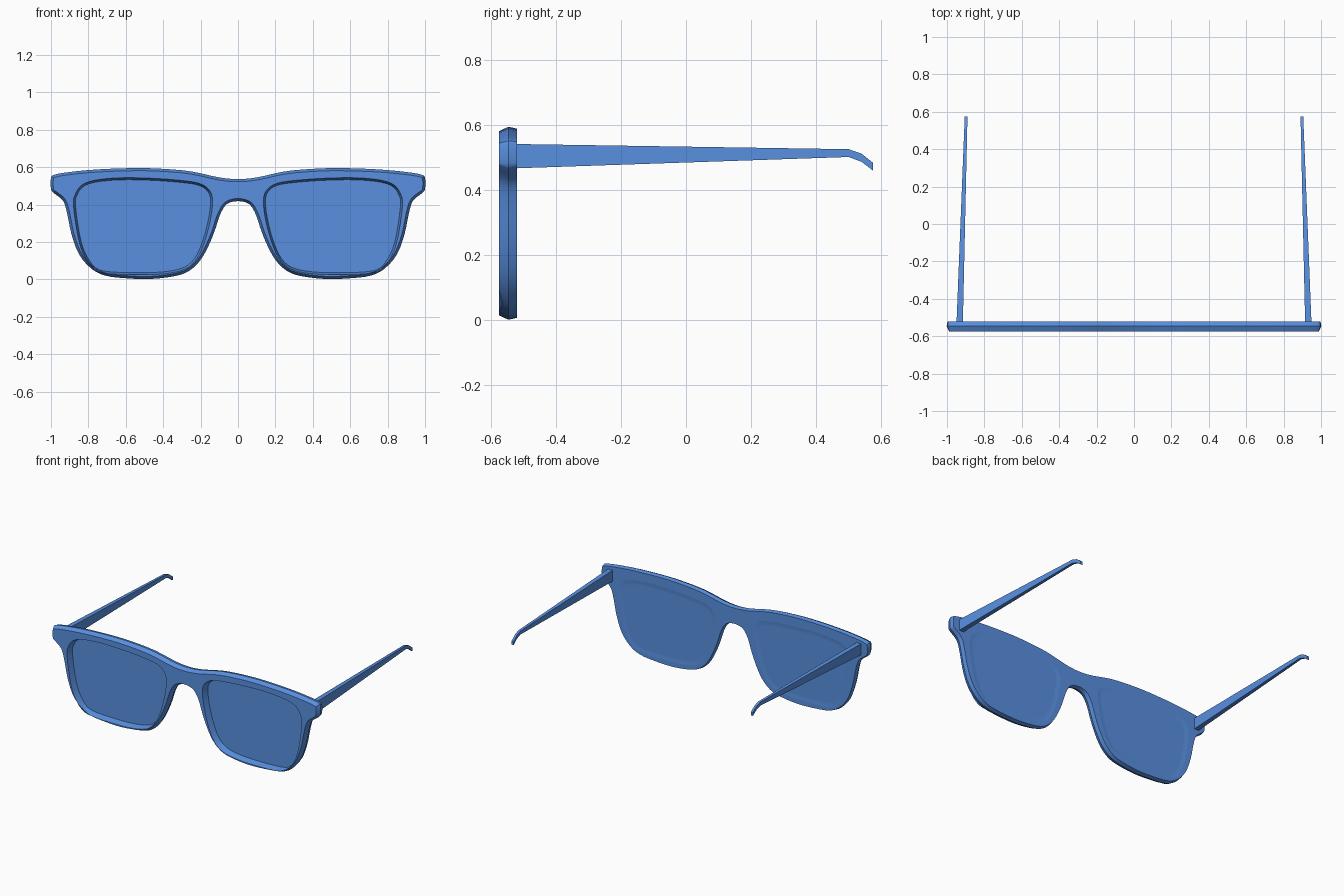
import bpy, bmesh, math
from mathutils import Vector

if "Cube" in bpy.data.objects:
    bpy.data.objects.remove(bpy.data.objects["Cube"])

# Front outline (right half, top centre round to under the bridge)
OUTER = [(0, .536), (.1, .545), (.25, .577), (.4, .591), (.55, .595), (.75, .588),
         (.9, .574), (.98, .56), (1, .543), (1, .482), (.983, .46), (.935, .42),
         (.913, .35), (.89, .24), (.85, .134), (.785, .058), (.71, .02), (.6, .006),
         (.47, .002), (.34, .017), (.265, .043), (.206, .096), (.163, .168), (.126, .255),
         (.098, .34), (.07, .392), (.04, .412), (0, .418)]
# Lens opening (right side)
HOLE = [(.88, .4), (.87, .455), (.837, .503), (.767, .53), (.634, .543), (.473, .541),
        (.313, .53), (.206, .513), (.152, .476), (.136, .42), (.147, .32), (.18, .198),
        (.222, .107), (.286, .053), (.393, .03), (.53, .025), (.687, .03), (.767, .053),
        (.826, .134), (.858, .24)]

blue = bpy.data.materials.new("blue")
blue.diffuse_color = (.10, .28, .75, 1)
blue.use_nodes = True
blue.node_tree.nodes["Principled BSDF"].inputs["Base Color"].default_value = blue.diffuse_color


def smooth(pts, n=3):
    """Closed Catmull-Rom curve through pts."""
    out, k = [], len(pts)
    p = [Vector(q) for q in pts]
    for i in range(k):
        a, b, c, d = p[i - 1], p[i], p[(i + 1) % k], p[(i + 2) % k]
        for j in range(n):
            t = j / n
            out.append(.5 * (2 * b + (c - a) * t + (2 * a - 5 * b + 4 * c - d) * t * t
                             + (3 * b - a - 3 * c + d) * t ** 3))
    return out


def inset(pts, d):
    """Move a closed loop inward by d."""
    k = len(pts)
    area = sum(pts[i - 1].cross(pts[i]) for i in range(k))
    s = math.copysign(d, area)
    out = []
    for i in range(k):
        t = (pts[(i + 1) % k] - pts[i - 1]).normalized()
        out.append(pts[i] + Vector((-t.y, t.x)) * s)
    return out


def ring(bm, pts, y):
    vs = [bm.verts.new((p.x, y, p.y)) for p in pts]
    for i in range(len(vs)):
        bm.edges.new((vs[i - 1], vs[i]))
    return vs


def skin(bm, rings):
    for a, b in zip(rings, rings[1:]):
        for i in range(len(a)):
            bm.faces.new((a[i - 1], a[i], b[i], b[i - 1]))


def cap(bm, loops, ny):
    edges = [bm.edges.get((l[i - 1], l[i])) for l in loops for i in range(len(l))]
    bmesh.ops.triangle_fill(bm, use_beauty=True, edges=edges, normal=(0, ny, 0))


def finish(bm, name, angle=30):
    bmesh.ops.recalc_face_normals(bm, faces=bm.faces[:])
    me = bpy.data.meshes.new(name)
    bm.to_mesh(me)
    bm.free()
    me.materials.append(blue)
    me.shade_smooth()
    me.set_sharp_from_angle(angle=math.radians(angle))
    ob = bpy.data.objects.new(name, me)
    bpy.context.collection.objects.link(ob)
    return ob


FRONT, MID, BACK = -.575, -.546, -.52
outer = smooth(OUTER + [(-x, z) for x, z in OUTER[-2:0:-1]])
holes = {s: smooth([(s * x, z) for x, z in HOLE]) for s in (1, -1)}

# Front frame with ridged rim and two tapered openings
bm = bmesh.new()
rim = [ring(bm, inset(outer, d), y) for d, y in ((.014, FRONT), (0, MID), (.006, BACK))]
skin(bm, rim)
fronts, backs = [rim[0]], [rim[-1]]
for pts in holes.values():
    wall = [ring(bm, pts, FRONT), ring(bm, inset(pts, .014), BACK)]
    skin(bm, wall)
    fronts.append(wall[0])
    backs.append(wall[1])
cap(bm, fronts, -1)
cap(bm, backs, 1)
finish(bm, "front_frame")

for s, side in ((1, "right"), (-1, "left")):
    # Lens, set near the back, flush with the frame behind and slightly dished
    bm = bmesh.new()
    rs = [ring(bm, inset(holes[s], d), y)
          for d, y in ((.010, -.532), (.014, BACK), (.040, -.523), (.044, -.523))]
    skin(bm, rs)
    cap(bm, [rs[0]], -1)
    cap(bm, [rs[-1]], 1)
    finish(bm, side + "_lens")

    # Temple arm sections: y, bottom z, top z, inner x, outer x
    bm = bmesh.new()
    secs = []
    for y, z0, z1, x0, x1 in ((-.53, .467, .542, .915, .949), (.5, .502, .526, .892, .908),
                              (.54, .487, .512, .891, .906), (.575, .46, .484, .890, .905)):
        secs.append([bm.verts.new((s * x, y, z))
                     for x, z in ((x0, z0), (x1, z0), (x1, z1), (x0, z1))])
    skin(bm, secs)
    bm.faces.new(secs[0])
    bm.faces.new(secs[-1])
    finish(bm, side + "_temple")
